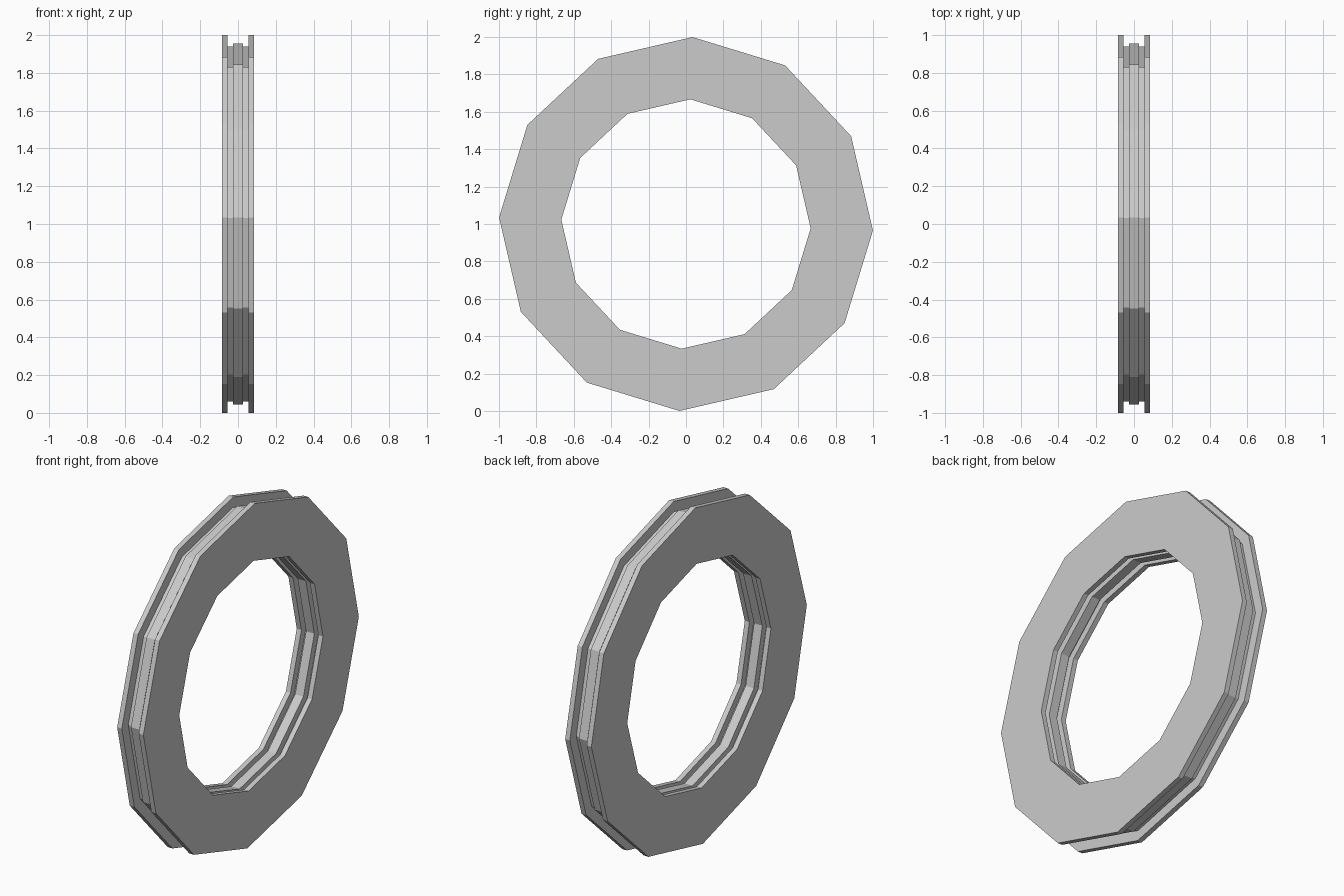
import bpy, bmesh, math

cube = bpy.data.objects.get("Cube")
if cube:
    bpy.data.objects.remove(cube)

SIDES = 12
TURN = math.radians(-2)

grey = bpy.data.materials.new("plain grey")
grey.use_nodes = True
grey.diffuse_color = (0.6, 0.6, 0.6, 1)
grey.node_tree.nodes["Principled BSDF"].inputs["Base Color"].default_value = (0.6, 0.6, 0.6, 1)


def ring(name, x0, x1, inner, outer):
    """Flat polygonal ring standing upright, its axis along x."""
    bm = bmesh.new()
    profile = [(x0, inner), (x0, outer), (x1, outer), (x1, inner)]
    loops = []
    for i in range(SIDES):
        a = TURN + math.tau * i / SIDES
        loops.append([bm.verts.new((x, r * math.cos(a), 1 + r * math.sin(a)))
                      for x, r in profile])
    for i, here in enumerate(loops):
        there = loops[(i + 1) % SIDES]
        for j in range(4):
            k = (j + 1) % 4
            bm.faces.new((here[j], here[k], there[k], there[j]))
    bmesh.ops.recalc_face_normals(bm, faces=bm.faces)
    mesh = bpy.data.meshes.new(name)
    bm.to_mesh(mesh)
    bm.free()
    mesh.materials.append(grey)
    obj = bpy.data.objects.new(name, mesh)
    bpy.context.collection.objects.link(obj)
    return obj


# Two wide outer plates
ring("left_plate", 0.055, 0.085, 0.667, 1.0)
ring("right_plate", -0.085, -0.055, 0.667, 1.0)

# Recessed spacer between the plates and the raised band around its middle
ring("spacer", -0.055, 0.055, 0.71, 0.94)
ring("centre_band", -0.027, 0.027, 0.67, 0.955)
